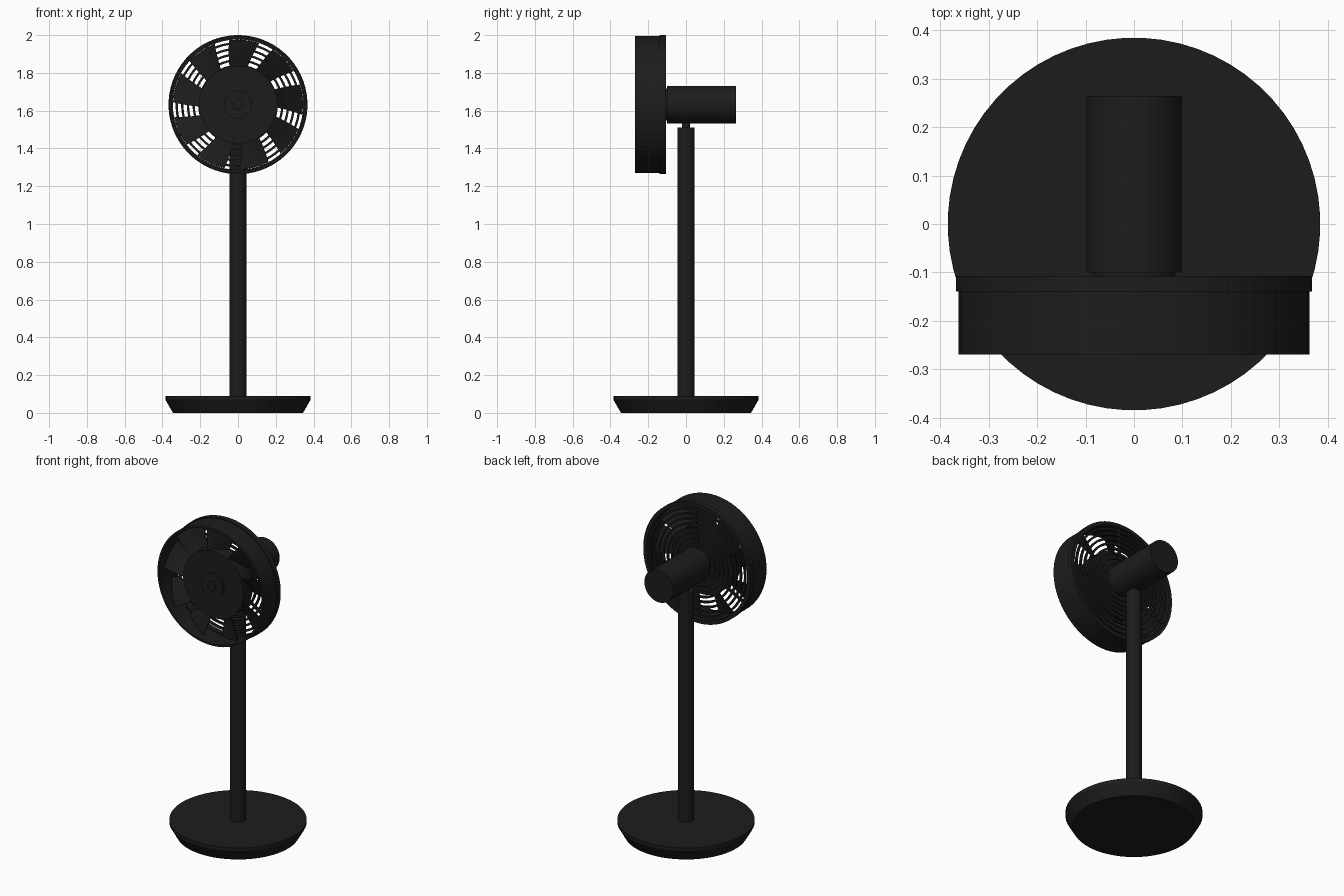
import bpy, bmesh
from math import sin, cos, pi, radians
from mathutils import Matrix

if "Cube" in bpy.data.objects:
    bpy.data.objects.remove(bpy.data.objects["Cube"])

CZ = 1.632  # height of the fan axis

black = bpy.data.materials.new("black_plastic")
black.diffuse_color = (0.012, 0.012, 0.012, 1)
black.use_nodes = True
black.node_tree.nodes["Principled BSDF"].inputs["Base Color"].default_value = black.diffuse_color


def finish(name, bm, matrix=Matrix()):
    bm.transform(matrix)
    bmesh.ops.recalc_face_normals(bm, faces=bm.faces)
    me = bpy.data.meshes.new(name)
    bm.to_mesh(me)
    bm.free()
    me.materials.append(black)
    ob = bpy.data.objects.new(name, me)
    bpy.context.collection.objects.link(ob)
    return ob


def lathe(bm, profile, sides, ring=False):
    """Revolve (radius, height) points about z; ring=True closes the section, else caps ends."""
    loops = [[bm.verts.new((r * cos(2 * pi * (i + .5) / sides), r * sin(2 * pi * (i + .5) / sides), h))
              for i in range(sides)] for r, h in profile]
    n = len(loops)
    for k in range(n if ring else n - 1):
        a, b = loops[k], loops[(k + 1) % n]
        for i in range(sides):
            j = (i + 1) % sides
            bm.faces.new((a[i], a[j], b[j], b[i]))
    if not ring:
        bm.faces.new(loops[0][::-1])
        bm.faces.new(loops[-1])


def tube(bm, r0, r1, h0, h1, sides=64):
    lathe(bm, [(r0, h0), (r1, h0), (r1, h1), (r0, h1)], sides, True)


# Turns local +z into -y, so a local height h sits at y = -h
HEAD = Matrix.Translation((0, 0, CZ)) @ Matrix.Rotation(pi / 2, 4, 'X')

# Base
bm = bmesh.new()
lathe(bm, [(.345, 0), (.385, .07), (.385, .09)], 64)
finish("base", bm)

# Pole with thin neck
bm = bmesh.new()
lathe(bm, [(.044, .085), (.044, 1.51), (.021, 1.51), (.021, 1.56)], 32)
finish("pole", bm)

# Motor housing
bm = bmesh.new()
lathe(bm, [(.1, -.265), (.1, .1)], 32)
finish("motor_housing", bm, HEAD)

# Rear grille: outer rim, concentric rings, centre plate and spokes
bm = bmesh.new()
tube(bm, .345, .368, .107, .14)
for i in range(8):
    r = .115 + .03 * i
    tube(bm, r - .006, r + .006, .11, .122)
lathe(bm, [(.085, .098), (.085, .125)], 32)
for a in (87, 207, 327):
    m = (Matrix.Rotation(radians(a), 4, 'Z') @ Matrix.Translation((.215, 0, .118))
         @ Matrix.Diagonal((.27, .014, .012, 1)))
    bmesh.ops.create_cube(bm, size=1, matrix=m)
finish("rear_grille", bm, HEAD)

# Front shroud, an open tube
bm = bmesh.new()
tube(bm, .351, .363, .138, .27)
finish("front_shroud", bm, HEAD)

# Fan hub with raised centre and shaft tip
bm = bmesh.new()
lathe(bm, [(.206, .15), (.206, .24), (.074, .24), (.074, .252), (.028, .252), (.028, .26)], 64)
finish("fan_hub", bm, HEAD)

# Drive shaft
bm = bmesh.new()
lathe(bm, [(.028, .09), (.028, .2)], 16)
finish("drive_shaft", bm, HEAD)

# Nine pitched, slightly swept blades
bm = bmesh.new()
NR, NA = 3, 4
for b in range(9):
    grid = []
    for i in range(NR + 1):
        r = .2 + (.344 - .2) * i / NR
        row = []
        for j in range(NA + 1):
            t = j / NA
            a = radians(87 + 40 * b + 2.5 - 5 * i / NR + 27 * (t - .5))
            h = .16 + .07 * t
            row.append([bm.verts.new((r * cos(a), r * sin(a), h + d)) for d in (-.003, .003)])
        grid.append(row)
    for s in (0, 1):
        for i in range(NR):
            for j in range(NA):
                bm.faces.new((grid[i][j][s], grid[i + 1][j][s], grid[i + 1][j + 1][s], grid[i][j + 1][s]))
    edge = (grid[0] + [g[-1] for g in grid[1:]] + grid[-1][-2::-1] + [g[0] for g in grid[-2:0:-1]])
    for p, q in zip(edge, edge[1:] + edge[:1]):
        bm.faces.new((p[0], q[0], q[1], p[1]))
finish("fan_blades", bm, HEAD)
